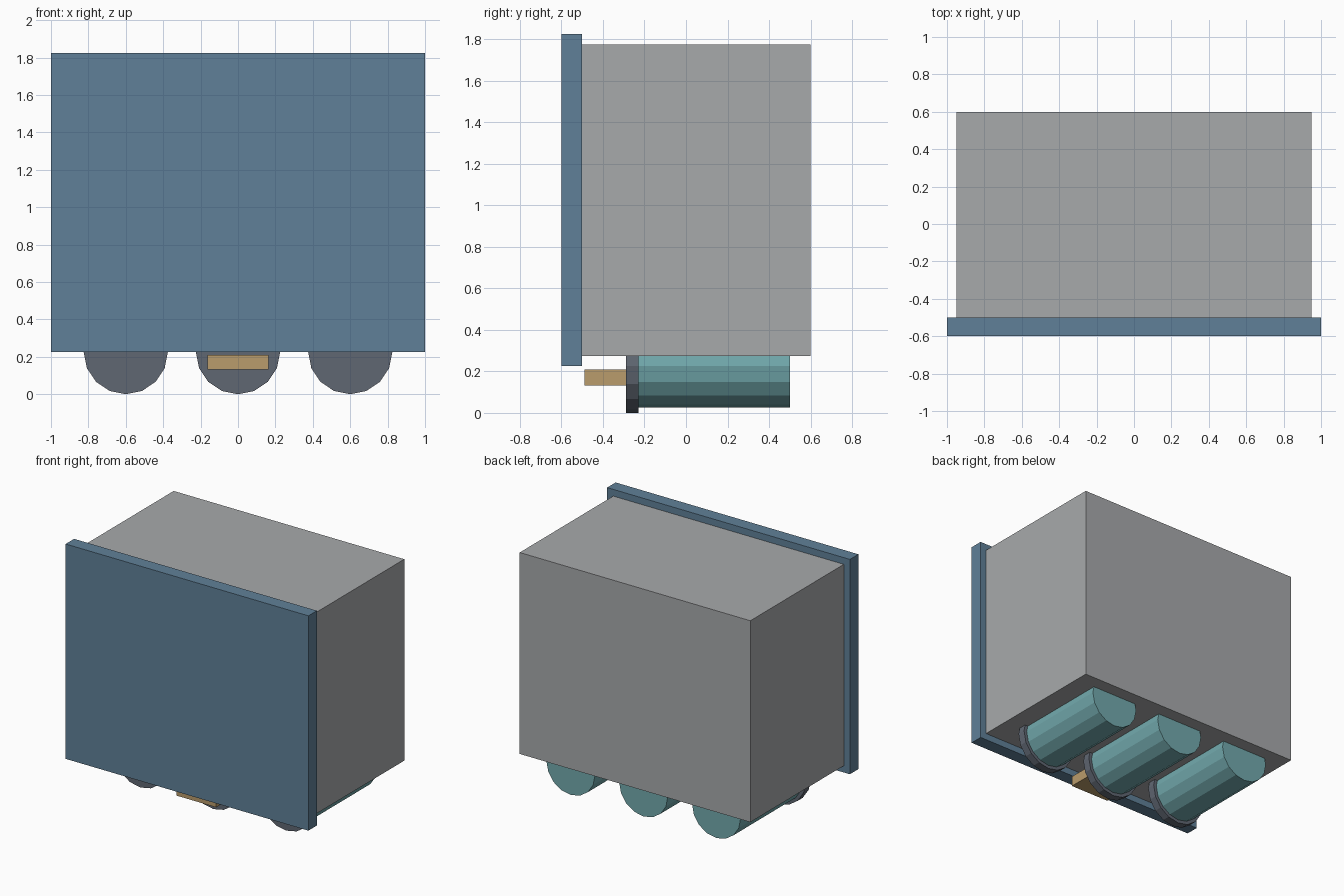
import bpy
from math import pi

default = bpy.data.objects.get("Cube")
if default:
    bpy.data.objects.remove(default, do_unlink=True)


def material(name, rgb):
    mat = bpy.data.materials.new(name)
    mat.use_nodes = True
    mat.diffuse_color = (*rgb, 1)
    mat.node_tree.nodes["Principled BSDF"].inputs["Base Color"].default_value = (*rgb, 1)
    return mat


grey = material("light grey", (0.39, 0.40, 0.41))
blue = material("slate blue", (0.117, 0.217, 0.314))
teal = material("teal", (0.17, 0.40, 0.42))
dark = material("dark grey", (0.117, 0.136, 0.17))
tan = material("tan", (0.49, 0.335, 0.15))


def finish(name, mat):
    obj = bpy.context.object
    obj.name = obj.data.name = name
    obj.data.materials.append(mat)
    return obj


def box(name, low, high, mat):
    centre = [(a + b) / 2 for a, b in zip(low, high)]
    bpy.ops.mesh.primitive_cube_add(size=1, location=centre)
    obj = finish(name, mat)
    obj.scale = [b - a for a, b in zip(low, high)]
    bpy.ops.object.transform_apply(location=False, rotation=False, scale=True)
    return obj


def drum(name, x, radius, front, back, mat):
    bpy.ops.mesh.primitive_cylinder_add(
        vertices=16, radius=radius, depth=back - front,
        location=(x, (front + back) / 2, 0.225), rotation=(pi / 2, 0, 0))
    return finish(name, mat)


# Main case and overhanging front panel
box("case", (-0.95, -0.5, 0.275), (0.95, 0.6, 1.775), grey)
box("front_panel", (-1, -0.6, 0.225), (1, -0.5, 1.825), blue)

# Three rollers set into the underside, each with a front rim
for side, x in (("right", -0.6), ("middle", 0), ("left", 0.6)):
    drum(side + "_roller", x, 0.2, -0.23, 0.5, teal)
    drum(side + "_rim", x, 0.225, -0.29, -0.23, dark)

# Tab on the middle rim
box("tab", (-0.163, -0.49, 0.133), (0.163, -0.29, 0.21), tan)
